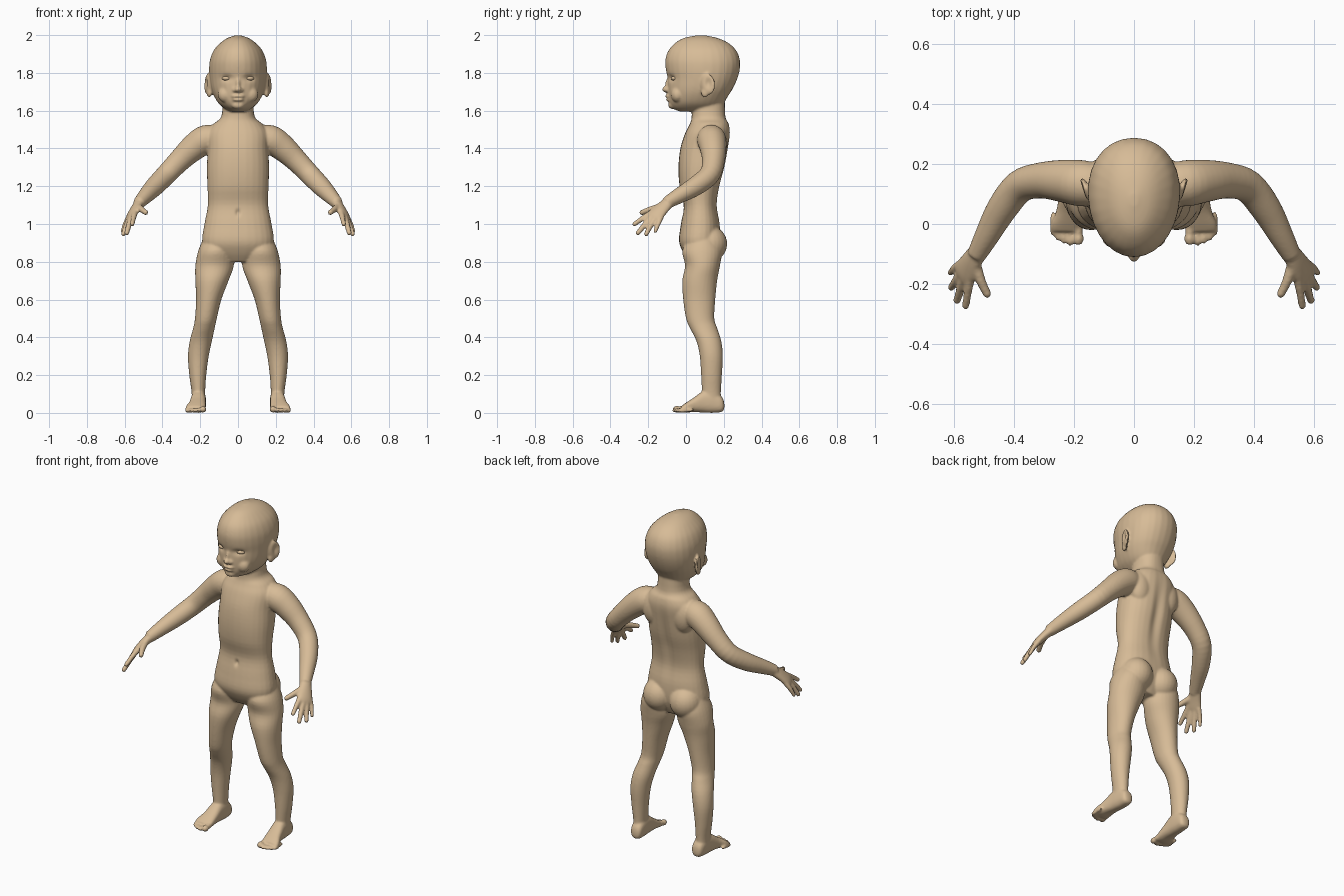
import bpy, bmesh, math
from mathutils import Vector, Matrix, Euler

bm = bmesh.new()
N = 28


def catmull(rows, steps=4):
    """Interpolate rows of numbers smoothly."""
    out = []
    for i in range(len(rows) - 1):
        p0, p1, p2 = rows[max(i - 1, 0)], rows[i], rows[i + 1]
        p3 = rows[min(i + 2, len(rows) - 1)]
        for s in range(steps):
            t = s / steps
            out.append([0.5 * (2*b + (c-a)*t + (2*a-5*b+4*c-d)*t*t + (3*b-a-3*c+d)*t**3)
                        for a, b, c, d in zip(p0, p1, p2, p3)])
    return out + [list(rows[-1])]


def loft(rings, taper=0.0, power=1.0, sides=(1,)):
    """Skin rings given as (centre, axis u, axis v)."""
    for s in sides:
        loops = []
        for c, u, v in rings:
            loop = []
            for k in range(N):
                a = 2 * math.pi * k / N
                ca, sa = math.cos(a), math.sin(a)
                ca = math.copysign(abs(ca) ** power, ca)
                sa = math.copysign(abs(sa) ** power, sa)
                p = c + u * ca * (1 + taper * sa) + v * sa
                loop.append(bm.verts.new((p.x * s, p.y, p.z)))
            loops.append(loop)
        for a, b in zip(loops, loops[1:]):
            for k in range(N):
                bm.faces.new((a[k], a[(k+1) % N], b[(k+1) % N], b[k]))
        bm.faces.new(loops[0])
        bm.faces.new(loops[-1])


def level_loft(rows, **kw):
    """Rows: z, x centre, half width, y front, y back."""
    loft([(Vector((x, (y0+y1)/2, z)), Vector((w, 0, 0)), Vector((0, (y1-y0)/2, 0)))
          for z, x, w, y0, y1 in catmull(rows)], **kw)


def tube(rows):
    """Mirrored round limb; rows: x, y, z, radius."""
    rows = catmull(rows)
    pts = [Vector(r[:3]) for r in rows]
    rings = []
    for i, r in enumerate(rows):
        d = (pts[min(i+1, len(pts)-1)] - pts[max(i-1, 0)]).normalized()
        u = d.cross(Vector((0, 0, 1))).normalized()
        rings.append((pts[i], u * r[3], d.cross(u) * r[3]))
    loft(rings, sides=(1, -1))


def blob(c, r, rot=(0, 0, 0), sides=(1, -1)):
    for s in sides:
        m = (Matrix.Scale(s, 4, (1, 0, 0)) @ Matrix.Translation(c)
             @ Euler(rot).to_matrix().to_4x4() @ Matrix.Diagonal((*r, 1)))
        bmesh.ops.create_uvsphere(bm, u_segments=24, v_segments=16, radius=1, matrix=m)


# torso and neck
level_loft([(.80, 0, .10, .02, .14), (.85, 0, .165, -.015, .165), (.91, 0, .19, -.037, .18),
            (1.0, 0, .178, -.027, .18), (1.1, 0, .16, -.012, .165), (1.2, 0, .162, -.034, .18),
            (1.3, 0, .165, -.04, .207), (1.4, 0, .16, -.03, .225), (1.48, 0, .16, -.005, .235),
            (1.53, 0, .13, .02, .228), (1.57, 0, .088, .03, .21), (1.68, 0, .08, .03, .205)], power=.9)

# head
level_loft([(1.595, 0, .04, -.03, .15), (1.612, 0, .072, -.072, .18), (1.64, 0, .104, -.09, .2),
            (1.68, 0, .128, -.096, .225), (1.72, 0, .142, -.097, .25), (1.77, 0, .15, -.097, .272),
            (1.82, 0, .153, -.107, .285), (1.87, 0, .148, -.109, .285), (1.92, 0, .128, -.092, .265),
            (1.96, 0, .092, -.055, .222), (1.985, 0, .055, -.01, .165), (1.999, 0, .012, .06, .1)],
           taper=.07, power=.95)

# nose, lips, chin, cheeks, ears
blob((0, -.103, 1.713), (.019, .024, .017), sides=(1,))
blob((0, -.09, 1.745), (.012, .02, .04), (-.2, 0, 0), sides=(1,))
blob((.017, -.096, 1.708), (.013, .014, .011))
blob((0, -.094, 1.676), (.034, .018, .009), sides=(1,))
blob((0, -.092, 1.658), (.03, .016, .009), sides=(1,))
blob((0, -.072, 1.63), (.035, .022, .022), sides=(1,))
blob((.065, -.045, 1.685), (.042, .035, .042))
blob((.16, .115, 1.74), (.013, .042, .057), (.15, 0, -.4))
blob((.153, .1, 1.695), (.012, .022, .026), (0, 0, -.3))

# shoulder blades and buttocks
blob((.095, .165, 1.43), (.07, .055, .1))
blob((.088, .125, .895), (.092, .093, .095))

# legs
level_loft([(.93, .11, .07, .02, .16), (.86, .118, .092, -.02, .19), (.78, .124, .102, -.005, .18),
            (.7, .138, .088, -.02, .165), (.6, .155, .067, -.015, .155), (.5, .17, .058, .0, .15),
            (.45, .18, .057, .02, .165), (.38, .197, .059, .055, .187), (.3, .21, .055, .073, .195),
            (.2, .213, .045, .08, .19), (.11, .21, .036, .084, .185), (.04, .21, .034, .085, .185)],
           sides=(1, -1))

# feet; rows: y, x centre, half width, bottom, top
foot = [(.203, .205, .012, .022, .05), (.19, .205, .032, .005, .085), (.14, .207, .038, 0, .12),
        (.09, .21, .04, .002, .115), (.04, .215, .045, .004, .08), (0, .223, .053, .002, .054),
        (-.025, .226, .05, .004, .036)]
loft([(Vector((x, y, (a+b)/2)), Vector((w, 0, 0)), Vector((0, 0, (b-a)/2)))
      for y, x, w, a, b in catmull(foot)], power=.8, sides=(1, -1))

# toes
for x, y, r in [(.185, -.048, .018), (.212, -.05, .0125), (.234, -.043, .012),
                (.254, -.032, .0115), (.27, -.016, .011)]:
    blob((x, y, r + .001), (r, .024, r))
    blob((x, y + .03, r + .004), (r * .85, .03, r * .9))

# arms
tube([(.1, .13, 1.455, .065), (.17, .135, 1.447, .077), (.235, .143, 1.405, .071),
      (.31, .145, 1.335, .06), (.38, .125, 1.262, .055), (.44, .05, 1.2, .051),
      (.49, -.04, 1.148, .041), (.525, -.105, 1.11, .032)])

# palms
across, along = Vector((.042, .065, -.03)).normalized(), Vector((.04, -.08, -.07)).normalized()
normal = across.cross(along)
palm = [(.515, -.085, 1.12, .03, .027), (.54, -.125, 1.085, .04, .024),
        (.562, -.16, 1.05, .047, .02), (.572, -.178, 1.033, .044, .014)]
loft([(Vector(r[:3]), across * r[3], normal * r[4]) for r in catmull(palm)], sides=(1, -1))

# fingers and thumbs
for base, knuckle, tip, r in [
        ((.542, -.165, 1.07), (.551, -.215, 1.04), (.56, -.272, 1.0), .0145),
        ((.56, -.17, 1.05), (.576, -.215, 1.0), (.589, -.254, .953), .015),
        ((.57, -.155, 1.04), (.592, -.188, .99), (.607, -.21, .947), .0145),
        ((.575, -.13, 1.04), (.598, -.147, 1.0), (.611, -.163, .962), .0125),
        ((.53, -.125, 1.095), (.51, -.188, 1.077), (.489, -.232, 1.061), .0165)]:
    tube([(*base, r * 1.15), (*knuckle, r), (*tip, r * .85)])
    blob(tip, (r * .9,) * 3)

# one continuous skin
bmesh.ops.recalc_face_normals(bm, faces=bm.faces)
mesh = bpy.data.meshes.new("body")
bm.to_mesh(mesh)
bm.free()
body = bpy.data.objects.new("body", mesh)
bpy.context.collection.objects.link(body)
bpy.context.view_layer.objects.active = body
body.select_set(True)
rm = body.modifiers.new("skin", 'REMESH')
rm.mode, rm.voxel_size = 'VOXEL', .006
sm = body.modifiers.new("soften", 'SMOOTH')
sm.factor, sm.iterations = .5, 7
for name in ("skin", "soften"):
    bpy.ops.object.modifier_apply(modifier=name)

# dents: eye sockets, mouth line, ear bowls, navel, spine
dents = [((.062, -.085, 1.772), (.036, .05, .02), (0, .013, 0)),
         ((0, -.11, 1.667), (.03, .04, .006), (0, .007, 0)),
         ((.175, .12, 1.745), (.018, .024, .034), (-.012, 0, 0)),
         ((0, -.02, 1.06), (.014, .04, .02), (0, .012, 0)),
         ((0, .2, 1.27), (.035, .08, .25), (0, -.014, 0))]
for v in body.data.vertices:
    side = -1 if v.co.x < 0 else 1
    p = Vector((abs(v.co.x), v.co.y, v.co.z))
    for c, r, move in dents:
        d = sum(((p[i] - c[i]) / r[i]) ** 2 for i in range(3))
        if d < 4:
            f = math.exp(-1.5 * d)
            v.co += Vector((move[0] * side, move[1], move[2])) * f

# eyes
skin = bpy.data.materials.new("skin_tan")
skin.diffuse_color = (.68, .5, .31, 1)
body.data.materials.append(skin)
for s, name in ((1, "left_eye"), (-1, "right_eye")):
    bpy.ops.mesh.primitive_uv_sphere_add(segments=24, ring_count=16, radius=1,
                                         location=(.062 * s, -.062, 1.771))
    eye = bpy.context.object
    eye.name, eye.scale = name, (.024, .018, .012)
    eye.rotation_euler = (0, 0, .3 * s)
    eye.data.materials.append(skin)
    bpy.ops.object.shade_smooth()
for p in body.data.polygons:
    p.use_smooth = True
